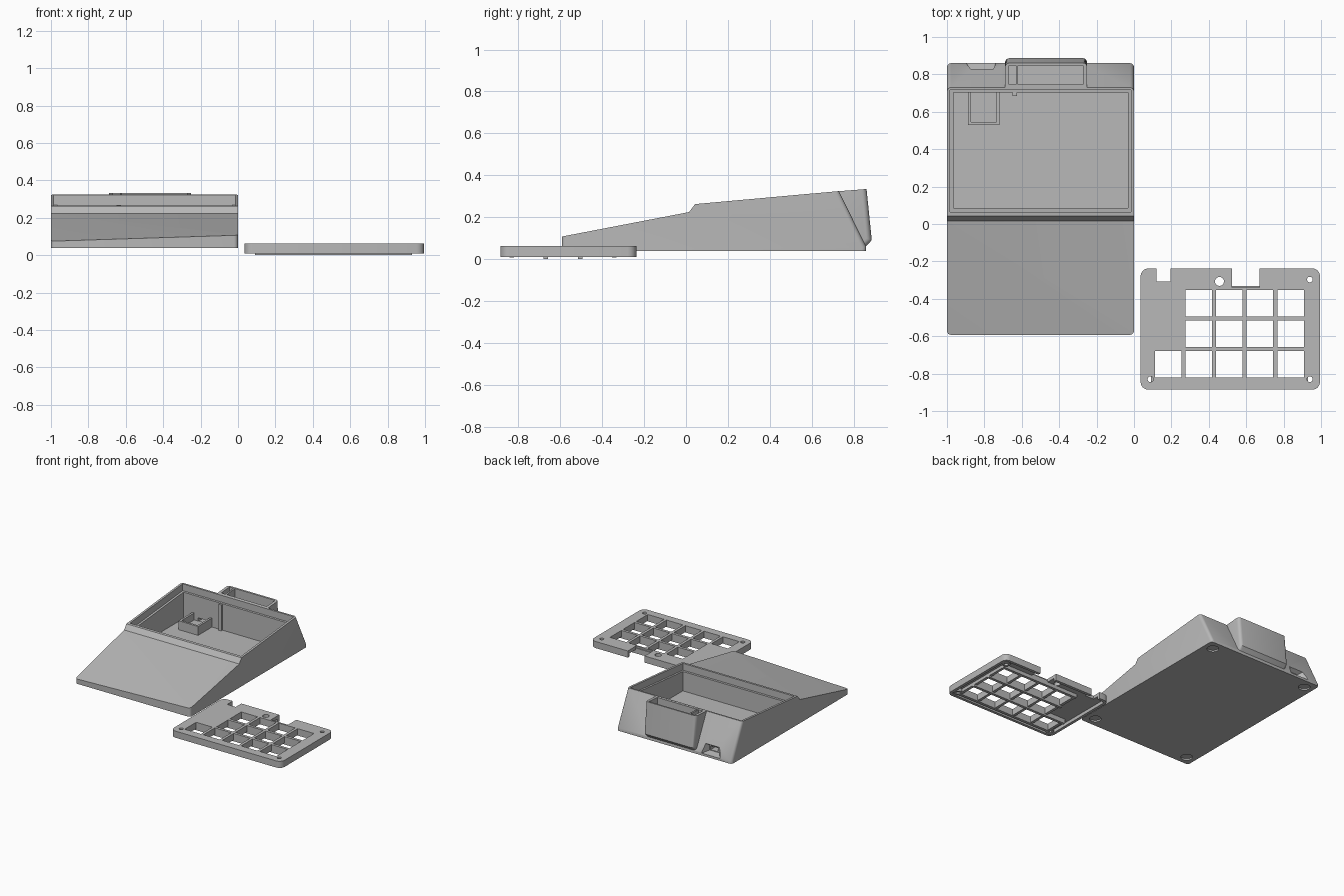
import bpy
import bmesh
from mathutils import Matrix

if "Cube" in bpy.data.objects:
    bpy.data.objects.remove(bpy.data.objects["Cube"], do_unlink=True)

grey = bpy.data.materials.new("plain_grey")
grey.use_nodes = True
GREY = (0.48, 0.48, 0.48, 1)
grey.diffuse_color = GREY
grey.node_tree.nodes["Principled BSDF"].inputs["Base Color"].default_value = GREY


def to_object(name, bm):
    bmesh.ops.recalc_face_normals(bm, faces=bm.faces)
    mesh = bpy.data.meshes.new(name)
    bm.to_mesh(mesh)
    bm.free()
    mesh.materials.append(grey)
    obj = bpy.data.objects.new(name, mesh)
    bpy.context.collection.objects.link(obj)
    return obj


def round_edges(bm, edges, radius):
    bmesh.ops.bevel(bm, geom=edges, offset=radius, segments=4, profile=0.5, affect='EDGES')


def box(name, x, y, z, radius=0):
    """Box from (min, max) ranges, with optional rounded upright edges."""
    bm = bmesh.new()
    bmesh.ops.create_cube(bm, size=1)
    for v in bm.verts:
        v.co = [r[0] if c < 0 else r[1] for c, r in zip(v.co, (x, y, z))]
    if radius:
        upright = [e for e in bm.edges
                   if abs(e.verts[0].co.z - e.verts[1].co.z) > 0.001]
        round_edges(bm, upright, radius)
    return to_object(name, bm)


def cylinder(name, x, y, z, radius):
    bm = bmesh.new()
    bmesh.ops.create_cone(bm, cap_ends=True, segments=32, radius1=radius, radius2=radius,
                          depth=z[1] - z[0],
                          matrix=Matrix.Translation((x, y, (z[0] + z[1]) / 2)))
    return to_object(name, bm)


def prism(name, x, profile, rounded=(), radius=0, front_z=None):
    """Side profile (y, z) swept along x; rounded lists profile edges softened on both sides."""
    bm = bmesh.new()
    sides = [[bm.verts.new((px, y, z)) for y, z in profile] for px in x]
    a, b = sides
    if front_z is not None:
        a[1].co.z = front_z
    n = len(profile)
    bm.faces.new(a)
    bm.faces.new(b)
    for i in range(n):
        j = (i + 1) % n
        if front_z is not None and i == 1:
            # twisted palm slope, split along its diagonal
            bm.faces.new((a[i], a[j], b[i]))
            bm.faces.new((a[j], b[j], b[i]))
        else:
            bm.faces.new((a[i], a[j], b[j], b[i]))
    edges = [bm.edges.get((s[i], s[i + 1])) for s in sides for i in rounded]
    if edges:
        round_edges(bm, edges, radius)
    return to_object(name, bm)


def combine(target, tool, operation='DIFFERENCE'):
    mod = target.modifiers.new("shape", 'BOOLEAN')
    mod.operation = operation
    mod.solver = 'EXACT'
    mod.object = tool
    bpy.context.view_layer.objects.active = target
    bpy.ops.object.modifier_apply(modifier=mod.name)
    bpy.data.objects.remove(tool, do_unlink=True)


# Wedge case with palm slope, step, key deck and leaning back
case = prism("case", (-1, 0),
             [(-0.593, 0.038), (-0.593, 0.107), (0.015, 0.224), (0.043, 0.262),
              (0.73, 0.324), (0.86, 0.06), (0.86, 0.038)],
             rounded=(0, 4, 5), radius=0.022, front_z=0.075)

# Rear compartment bulging from the back
bulge = prism("bulge", (-0.69, -0.25),
              [(0.722, 0.06), (0.722, 0.323), (0.862, 0.334), (0.887, 0.09), (0.85, 0.05)],
              rounded=(2, 3), radius=0.025)
combine(case, bulge, 'UNION')
for x in ((-0.668, -0.632), (-0.62, -0.272)):
    combine(case, box("pocket", x, (0.745, 0.848), (0.1, 0.5)))

# Main cavity with a stepped lip for the key plate
combine(case, box("cavity", (-0.966, -0.032), (0.085, 0.702), (0.06, 0.5)))
lip = prism("lip", (-0.983, -0.017),
            [(0.063, 0.21), (0.063, 0.5), (0.717, 0.5), (0.717, 0.269)])
combine(case, lip)

# Flared cable port at the back
flare = box("flare", (-0.93, -0.72), (0.8, 0.9), (0.05, 0.17))
for v in flare.data.vertices:
    if v.co.y < 0.85:
        v.co.x = -0.85 if v.co.x < -0.8 else -0.765
        v.co.z = 0.065 if v.co.z < 0.1 else 0.105
combine(case, flare)
combine(case, box("port", (-0.84, -0.775), (0.66, 0.85), (0.07, 0.1)))

# Foot recesses underneath
for x in (-0.925, -0.075):
    for y in (-0.518, 0.785):
        combine(case, cylinder("foot_recess", x, y, (0, 0.05), 0.042))

# Circuit board tray and guide rib inside the cavity
tray = box("board_tray", (-0.888, -0.718), (0.53, 0.708), (0.055, 0.13))
combine(tray, box("tray_hollow", (-0.872, -0.734), (0.546, 0.72), (0.075, 0.2)))
rib = box("guide_rib", (-0.65, -0.625), (0.685, 0.71), (0.055, 0.265))

# Key plate shell
plate = box("key_plate", (0.035, 0.995), (-0.886, -0.237), (0.01, 0.062), 0.042)
combine(plate, box("hollow", (0.057, 0.973), (-0.864, -0.259), (-0.1, 0.036), 0.025))
screws = [(0.94, -0.297), (0.088, -0.83), (0.94, -0.83)]
for x, y in screws:
    combine(plate, cylinder("boss", x, y, (0.012, 0.05), 0.03), 'UNION')
for x, y in screws:
    combine(plate, cylinder("screw_hole", x, y, (-0.1, 0.2), 0.015))
combine(plate, cylinder("button_hole", 0.457, -0.307, (-0.1, 0.2), 0.024))

# Notches in the rear edge
combine(plate, box("notch", (0.12, 0.195), (-0.307, -0.1), (-0.1, 0.2)))
combine(plate, box("wide_notch", (0.525, 0.672), (-0.34, -0.1), (-0.1, 0.2)))

# Key openings: full bottom row, four columns above
PITCH, OPENING = 0.1635, 0.142
for row in range(3):
    for col in range(5):
        if row > 0 and col == 0:
            continue
        x = 0.112 + col * PITCH
        y = -0.822 + row * PITCH
        combine(plate, box("key_opening", (x, x + OPENING), (y, y + OPENING), (-0.1, 0.2)))

# Stiffening ribs between the keys
GAP = PITCH - OPENING
for row in range(4):
    y = -0.822 + row * PITCH - GAP
    low = 0 if row in (1, 2) else 0.008
    start = 0.112 if row < 2 else 0.112 + PITCH
    box("row_rib", (start - GAP, 0.93), (y, y + GAP), (low, 0.05))
for col in range(6):
    x = 0.112 + col * PITCH - GAP
    top = -0.822 + (1 if col == 0 else 3) * PITCH
    box("column_rib", (x, x + GAP), (-0.822 - GAP, top), (0.012, 0.05))

# Soften the rounded corners, keep creases sharp
bpy.ops.object.select_all(action='DESELECT')
for obj in (case, plate):
    obj.select_set(True)
bpy.context.view_layer.objects.active = case
bpy.ops.object.shade_smooth_by_angle()
